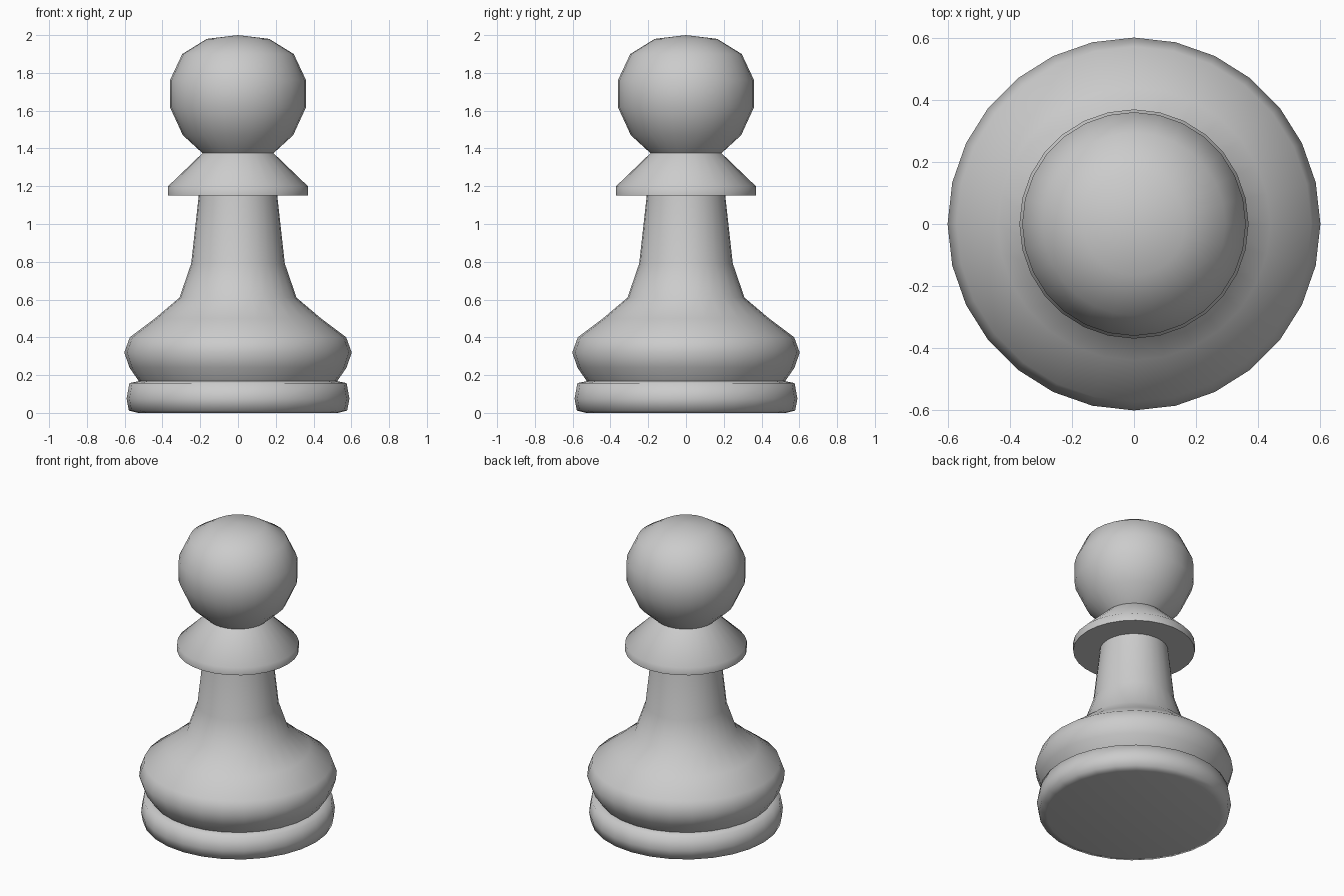
import bpy, bmesh, math

if "Cube" in bpy.data.objects:
    bpy.data.objects.remove(bpy.data.objects["Cube"])

SIDES = 28


def lathe(name, profile):
    """Revolve an (r, z) profile around z; r = 0 points become poles."""
    bm = bmesh.new()
    rings = []
    for r, z in profile:
        if r == 0:
            rings.append([bm.verts.new((0, 0, z))] * SIDES)
        else:
            rings.append([bm.verts.new((r * math.cos(2 * math.pi * i / SIDES),
                                        r * math.sin(2 * math.pi * i / SIDES), z))
                          for i in range(SIDES)])
    for a, b in zip(rings, rings[1:]):
        for i in range(SIDES):
            j = (i + 1) % SIDES
            quad = list(dict.fromkeys((a[i], a[j], b[j], b[i])))
            bm.faces.new(quad)
    bmesh.ops.recalc_face_normals(bm, faces=bm.faces)
    mesh = bpy.data.meshes.new(name)
    bm.to_mesh(mesh)
    bm.free()
    obj = bpy.data.objects.new(name, mesh)
    bpy.context.collection.objects.link(obj)
    bpy.ops.object.select_all(action='DESELECT')
    obj.select_set(True)
    bpy.context.view_layer.objects.active = obj
    bpy.ops.object.shade_smooth_by_angle(angle=math.radians(75))
    return obj


# One continuous turned piece, from the underside up to the crown
foot = [(0, 0), (0.53, 0), (0.578, 0.012), (0.59, 0.075), (0.575, 0.158)]
bulge = [(0.525, 0.168), (0.575, 0.24), (0.602, 0.32), (0.573, 0.4), (0.44, 0.5)]
stem = [(0.31, 0.61), (0.248, 0.79), (0.208, 1.15)]
collar = [(0.37, 1.15), (0.37, 1.2), (0.188, 1.375)]
head = [(0.292, 1.47), (0.361, 1.62), (0.361, 1.76), (0.295, 1.9), (0.165, 1.98), (0, 2.0)]
lathe("pawn_body", foot + bulge + stem + collar + head)
